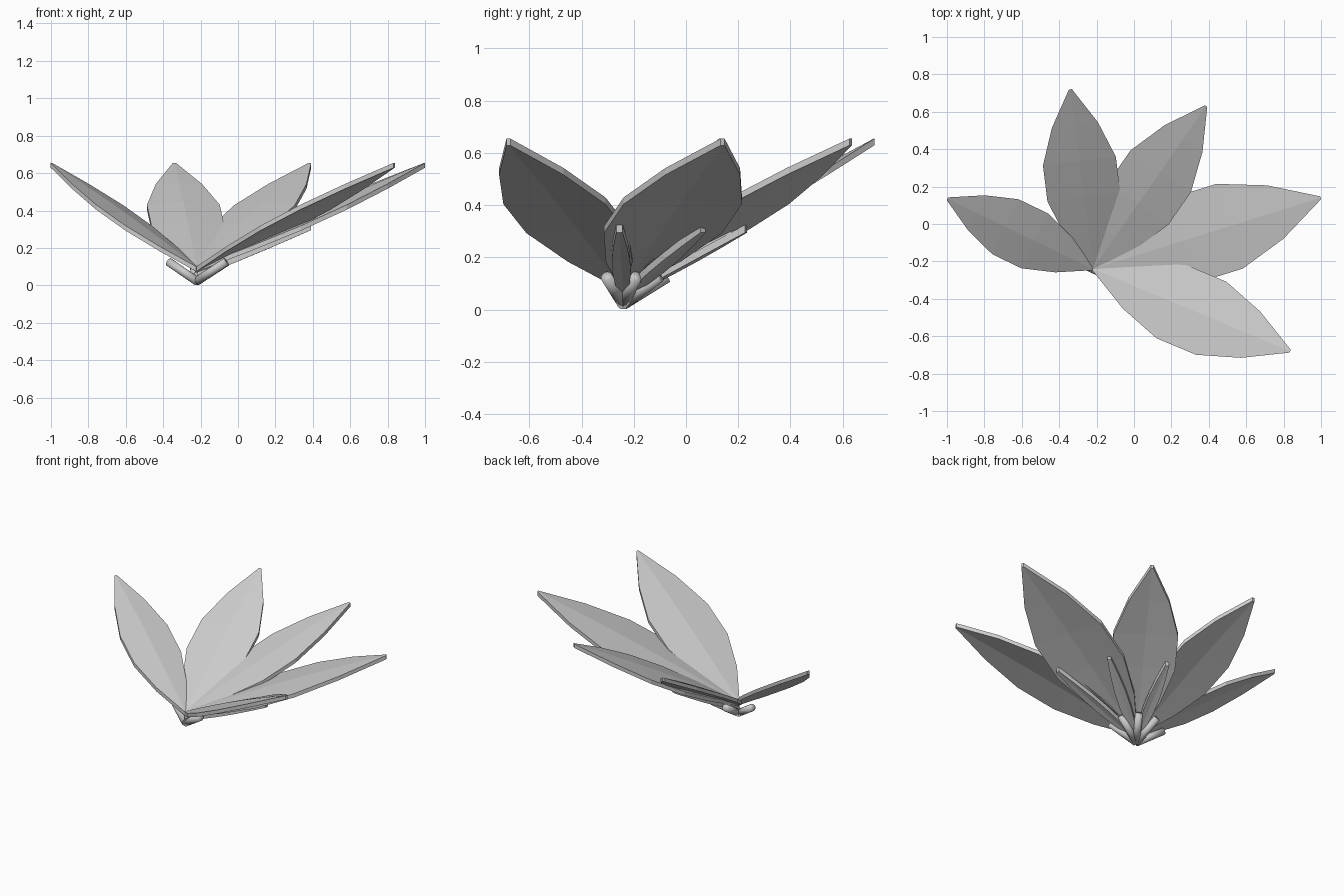
import bpy, bmesh, math
from mathutils import Vector

if "Cube" in bpy.data.objects:
    bpy.data.objects.remove(bpy.data.objects["Cube"])

grey = bpy.data.materials.new("mid_grey")
grey.diffuse_color = (0.6, 0.6, 0.6, 1)
grey.use_nodes = True
grey.node_tree.nodes["Principled BSDF"].inputs["Base Color"].default_value = grey.diffuse_color
BASE = Vector((-0.22, -0.24, 0.08))


def add_object(name, bm, smooth=False):
    bmesh.ops.recalc_face_normals(bm, faces=bm.faces)
    for f in bm.faces:
        f.smooth = smooth
    me = bpy.data.meshes.new(name)
    bm.to_mesh(me)
    bm.free()
    me.materials.append(grey)
    ob = bpy.data.objects.new(name, me)
    bpy.context.collection.objects.link(ob)
    return ob


def blade(name, tip, half_width, thick, drop, end, arch=0.0, base=BASE):
    """Pointed petal with a raised midrib and a constant upright thickness."""
    bm = bmesh.new()
    axis = Vector(tip) - base
    side = Vector((-axis.y, axis.x, 0)).normalized()
    rows = []
    for i in range(6):
        t = i / 5
        bulge = math.sin(math.pi * t)
        w = half_width * bulge + end
        c = base + axis * t
        row = []
        for s in (-1, 0, 1):
            p = c + side * s * w
            p.z += (arch - abs(s) * drop) * bulge
            row.append(bm.verts.new(p))
        rows.append(row)
    for a, b in zip(rows, rows[1:]):
        for j in (0, 1):
            bm.faces.new((a[j], a[j + 1], b[j + 1], b[j]))
    top = bm.faces[:]
    new = bmesh.ops.extrude_face_region(bm, geom=top, use_keep_orig=True)["geom"]
    bmesh.ops.translate(bm, vec=(0, 0, -thick),
                        verts=[v for v in new if isinstance(v, bmesh.types.BMVert)])
    return add_object(name, bm)


def stalk(name, tip, radius=0.023):
    """Short round peg under a petal."""
    a = Vector((BASE.x, BASE.y, 0.022))
    d = Vector((tip[0] - BASE.x, tip[1] - BASE.y, 0)).normalized() * 0.168
    b = a + d + Vector((0, 0, 0.104))
    bm = bmesh.new()
    bmesh.ops.create_cone(bm, cap_ends=True, segments=16, radius1=radius,
                          radius2=radius, depth=(b - a).length)
    ob = add_object(name, bm, True)
    ob.rotation_mode = 'QUATERNION'
    ob.rotation_quaternion = (b - a).to_track_quat('Z', 'Y')
    ob.location = (a + b) / 2


# Large petals with a peg below each: tip x, tip y, half width
petals = [(-0.998, 0.135, 0.163), (-0.34, 0.72, 0.198), (0.385, 0.63, 0.198),
          (0.998, 0.14, 0.241), (0.835, -0.68, 0.214)]
for i, (x, y, w) in enumerate(petals, 1):
    blade(f"petal_{i}", (x, y, 0.655), w, 0.026, 0.018, 0.008, 0.015,
          BASE + Vector((0, 0, 0.02)))
    stalk(f"stalk_{i}", (x, y))

# Narrow inner leaves in the gaps between petals
for i, (x, y) in enumerate([(-0.07, 0.23), (0.25, 0.065), (0.39, -0.255)], 1):
    blade(f"small_leaf_{i}", (x, y, 0.325), 0.024, 0.03, 0.004, 0.012,
          base=BASE - Vector((0, 0, 0.01)))
